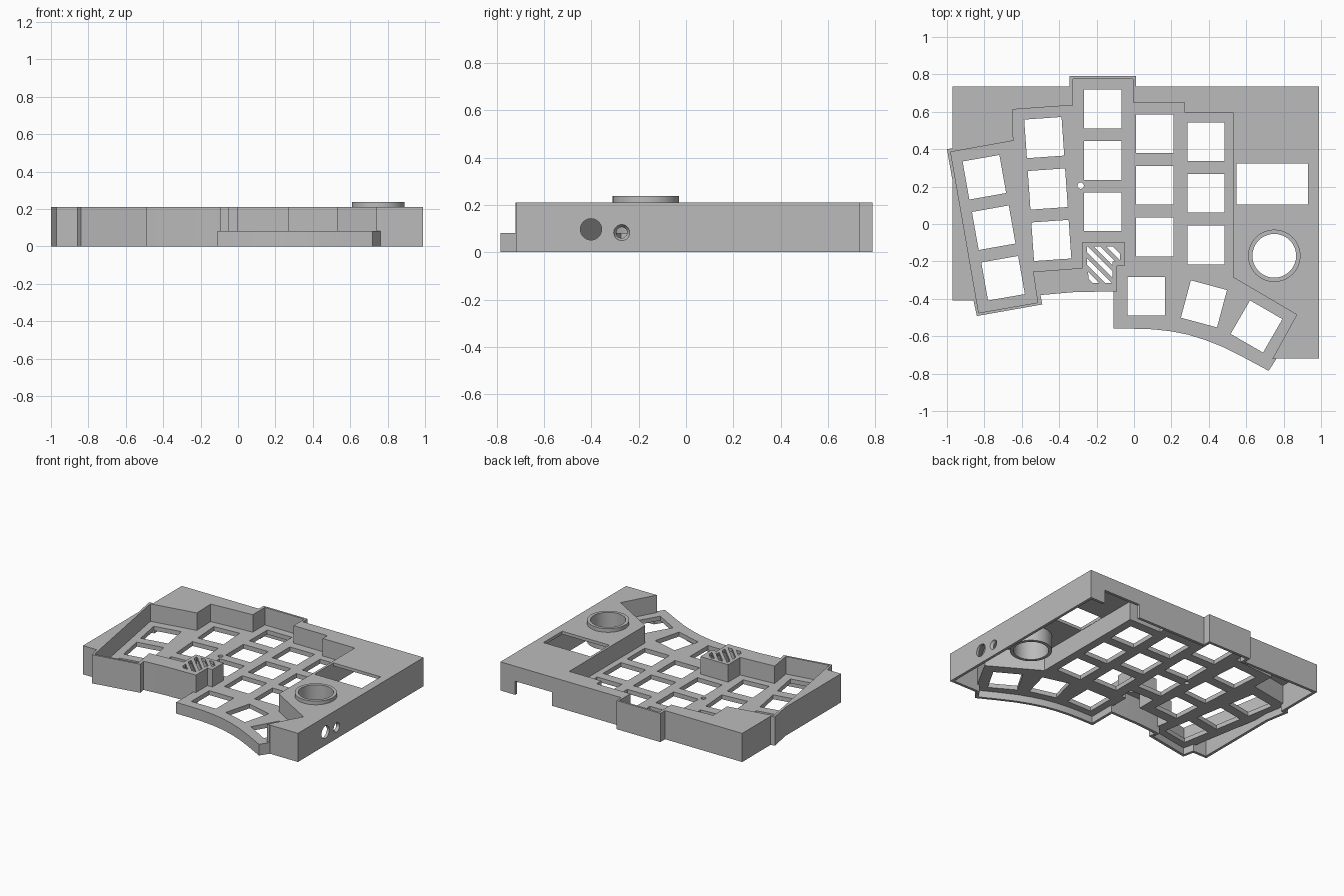
import bpy, bmesh, math
from mathutils import Vector, Matrix

if "Cube" in bpy.data.objects:
    bpy.data.objects.remove(bpy.data.objects["Cube"], do_unlink=True)

grey = bpy.data.materials.new("case_grey")
grey.use_nodes = True
colour = (0.5, 0.5, 0.5, 1)
grey.diffuse_color = colour
grey.node_tree.nodes["Principled BSDF"].inputs["Base Color"].default_value = colour


def finish(name, bm):
    bmesh.ops.recalc_face_normals(bm, faces=bm.faces)
    mesh = bpy.data.meshes.new(name)
    bm.to_mesh(mesh)
    bm.free()
    ob = bpy.data.objects.new(name, mesh)
    bpy.context.collection.objects.link(ob)
    mesh.materials.append(grey)
    return ob


def prism(name, points, low, high):
    bm = bmesh.new()
    face = bm.faces.new([bm.verts.new((x, y, low)) for x, y in points])
    top = bmesh.ops.extrude_face_region(bm, geom=[face])["geom"]
    bmesh.ops.translate(bm, verts=[v for v in top if isinstance(v, bmesh.types.BMVert)],
                        vec=(0, 0, high - low))
    return finish(name, bm)


def box(x, y, w, d, angle=0):
    turn = Matrix.Rotation(math.radians(angle), 2)
    corners = [(-w, -d), (w, -d), (w, d), (-w, d)]
    return [tuple(Vector((x, y)) + turn @ (Vector(c) / 2)) for c in corners]


def circle(x, y, r, n=48):
    return [(x + r * math.cos(math.tau * i / n), y + r * math.sin(math.tau * i / n)) for i in range(n)]


def side_cone(name, y, z, inner, outer):
    bm = bmesh.new()
    place = Matrix.Translation((0.98, y, z)) @ Matrix.Rotation(math.pi / 2, 4, "Y")
    bmesh.ops.create_cone(bm, cap_ends=True, segments=32, radius1=inner, radius2=outer,
                          depth=0.06, matrix=place)
    return finish(name, bm)


def offset(points, amount):
    """Mitred offset; a positive amount grows the polygon."""
    pts = [Vector(p) for p in points]
    area = sum(a.x * b.y - b.x * a.y for a, b in zip(pts, pts[1:] + pts[:1]))
    sign = 1 if area > 0 else -1
    result = []
    for i, p in enumerate(pts):
        u = (p - pts[i - 1]).normalized()
        v = (pts[(i + 1) % len(pts)] - p).normalized()
        n1, n2 = Vector((u.y, -u.x)), Vector((v.y, -v.x))
        result.append(tuple(p + (n1 + n2) * (sign * amount / (1 + n1.dot(n2)))))
    return result


def combine(target, cutters, operation="DIFFERENCE"):
    for cutter in cutters:
        mod = target.modifiers.new("cut", "BOOLEAN")
        mod.operation = operation
        mod.solver = "EXACT"
        mod.object = cutter
        bpy.context.view_layer.objects.active = target
        bpy.ops.object.modifier_apply(modifier=mod.name)
        bpy.data.objects.remove(cutter, do_unlink=True)
    return target


# Outlines of the case and of the sunken key area
thumb_curve = [(0.72, -0.785), (0.58, -0.71), (0.47, -0.655), (0.38, -0.62),
               (0.29, -0.592), (0.2, -0.574), (0.1, -0.563), (0, -0.56)]
outer = [(-0.97, 0.405), (-0.97, 0.735), (-0.345, 0.735), (-0.345, 0.79), (0.01, 0.79),
         (0.01, 0.735), (0.99, 0.735), (0.99, -0.72), (0.762, -0.72)] + thumb_curve + [
         (-0.11, -0.56), (-0.11, -0.36), (-0.33, -0.365), (-0.5, -0.38), (-0.49, -0.43),
         (-0.84, -0.492), (-0.858, -0.41), (-0.97, -0.41), (-0.97, 0.23), (-1, 0.4)]
well = [(-0.98, 0.385), (-0.645, 0.445), (-0.65, 0.612), (-0.325, 0.635), (-0.325, 0.775),
        (-0.005, 0.775), (-0.005, 0.65), (0.27, 0.65), (0.27, 0.595), (0.53, 0.595),
        (0.53, -0.285), (0.87, -0.485), (0.74, -0.721), (0.85, -0.722), (0.85, -0.95),
        (-0.15, -0.95), (-0.15, -0.365), (-0.09, -0.36), (-0.09, -0.225), (-0.05, -0.225),
        (-0.05, -0.095), (-0.275, -0.095), (-0.275, -0.235), (-0.54, -0.255),
        (-0.515, -0.42), (-0.83, -0.475)]

# Hollow case with the key plate and the walls around it
PLATE_LOW, PLATE_TOP, TOP = 0.05, 0.082, 0.21
case = prism("keyboard_case", outer, 0, TOP)
cavity = prism("cavity", offset(outer, -0.02), -0.1, TOP - 0.022)
combine(cavity, [prism("well_keep", offset(well, 0.016), PLATE_LOW, 0.4)])
cuts = [prism("well", well, PLATE_TOP, 0.5), cavity]

# Key openings: column x, y, tilt, step to the next key, and count
columns = [(-0.8, 0.25, 10, 0.05, -0.27, 3), (-0.48, 0.462, 4, 0.019, -0.275, 3),
           (-0.166, 0.615, 0, 0, -0.275, 3), (0.11, 0.483, 0, 0, -0.276, 3),
           (0.385, 0.44, 0, 0, -0.276, 3), (0.065, -0.387, 0, 0, 0, 1),
           (0.374, -0.427, -15, 0, 0, 1), (0.655, -0.548, -30, 0, 0, 1)]
for x, y, tilt, dx, dy, count in columns:
    for i in range(count):
        cuts.append(prism("key", box(x + dx * i, y + dy * i, 0.2, 0.207, tilt), -0.1, 0.15))
cuts.append(prism("reset_hole", circle(-0.285, 0.205, 0.017, 24), -0.1, 0.15))

# Display window, dial opening, side sockets and rear connector notch
cuts.append(prism("window", box(0.739, 0.214, 0.382, 0.218), 0.15, 0.3))
cuts.append(prism("dial_hole", circle(0.75, -0.17, 0.13), 0.15, 0.3))
cuts.append(side_cone("socket", -0.402, 0.097, 0.045, 0.045))
cuts.append(side_cone("small_socket", -0.272, 0.083, 0.012, 0.045))
cuts.append(prism("rear_notch", box(0.72, 0.75, 0.3, 0.12), -0.1, 0.1))
combine(case, cuts)

# Diagonal vent slits, kept inside the stepped block
vent_shape = [(-0.25, -0.12), (-0.11, -0.12), (-0.075, -0.15), (-0.075, -0.2),
              (-0.115, -0.2), (-0.115, -0.315), (-0.24, -0.315), (-0.25, -0.22)]
for i in range(7):
    shift = (i - 3) * 0.0335
    slit = prism("slit", box(-0.17 + shift, -0.215 + shift, 0.5, 0.024, -45), 0.15, 0.3)
    combine(slit, [prism("vent_area", vent_shape, 0.1, 0.35)], "INTERSECT")
    if slit.data.polygons:
        combine(case, [slit])
    else:
        bpy.data.objects.remove(slit, do_unlink=True)

# Dial collar tube
collar = prism("dial_collar", circle(0.75, -0.17, 0.14), 0.08, 0.237)
combine(collar, [prism("collar_bore", circle(0.75, -0.17, 0.117), 0, 0.4)])

for ob in (case, collar):
    bpy.ops.object.select_all(action="DESELECT")
    ob.select_set(True)
    bpy.context.view_layer.objects.active = ob
    bpy.ops.object.shade_smooth_by_angle(angle=math.radians(25))
